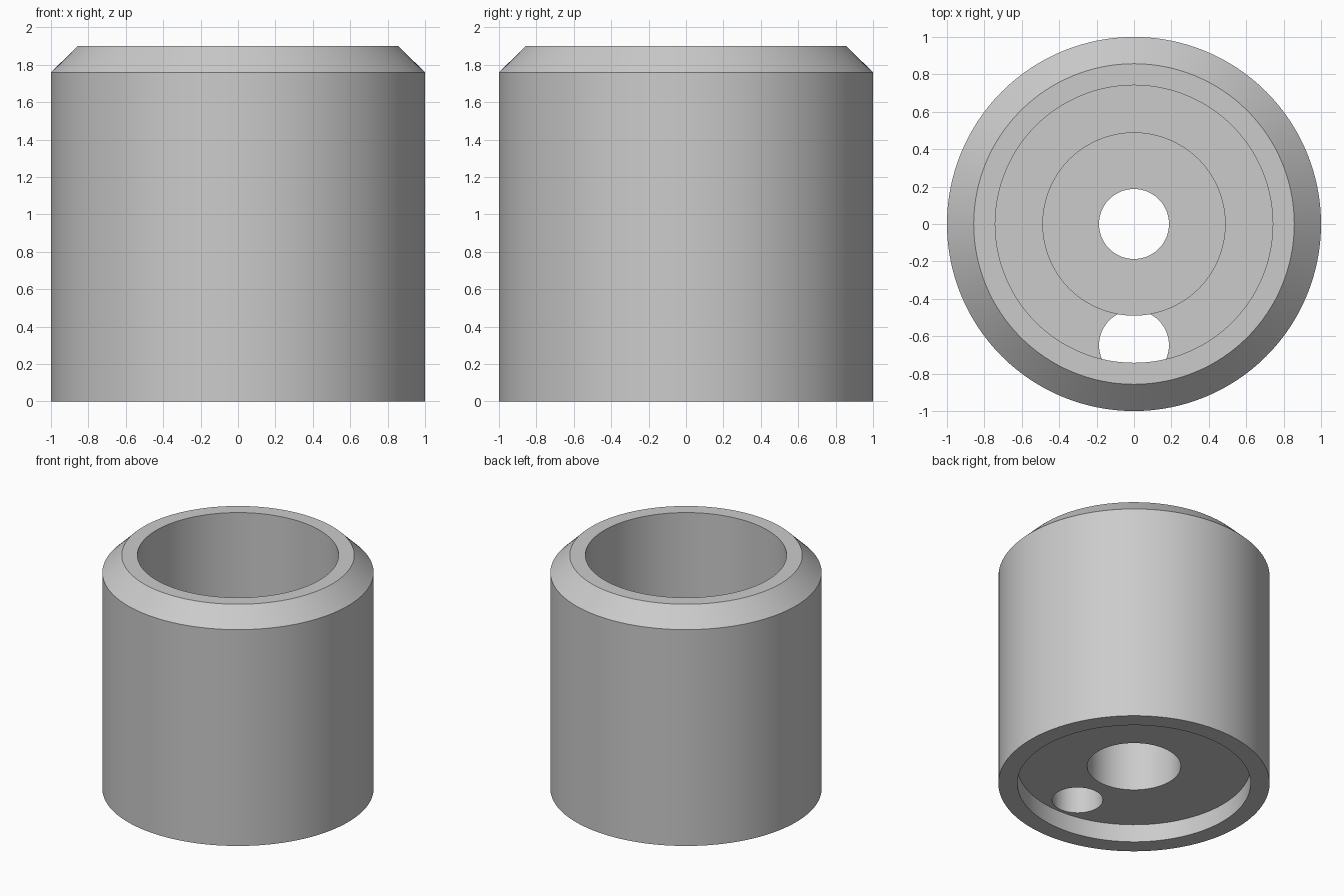
import bpy, bmesh, math
from mathutils import Vector

if "Cube" in bpy.data.objects:
    bpy.data.objects.remove(bpy.data.objects["Cube"], do_unlink=True)

SIDES = 128
FLOOR = 0.43      # annular floor inside the cup
BOSS = 0.95       # top of the raised centre boss

grey = bpy.data.materials.new("plain grey")
grey.use_nodes = True
colour = (0.6, 0.6, 0.6, 1)
grey.diffuse_color = colour
grey.node_tree.nodes["Principled BSDF"].inputs["Base Color"].default_value = colour


def lathe(name, profile):
    """Spin a closed (radius, height) outline around z."""
    bm = bmesh.new()
    verts = [bm.verts.new((r, 0, z)) for r, z in profile]
    edges = [bm.edges.new((verts[i - 1], verts[i])) for i in range(len(verts))]
    bmesh.ops.spin(bm, geom=verts + edges, cent=(0, 0, 0), axis=(0, 0, 1),
                   angle=math.tau, steps=SIDES, use_merge=True)
    bmesh.ops.remove_doubles(bm, verts=bm.verts, dist=0.0001)
    bmesh.ops.recalc_face_normals(bm, faces=bm.faces)
    mesh = bpy.data.meshes.new(name)
    bm.to_mesh(mesh)
    bm.free()
    obj = bpy.data.objects.new(name, mesh)
    bpy.context.collection.objects.link(obj)
    mesh.materials.append(grey)
    return obj


# Chamfered cup, centre boss with stepped bore, recessed underside
body = lathe("cup_body", [
    (0.86, 0), (1, 0), (1, 1.76), (0.857, 1.9), (0.742, 1.9),
    (0.742, FLOOR), (0.49, FLOOR), (0.49, BOSS), (0.187, BOSS),
    (0.187, BOSS - 0.145), (0.345, BOSS - 0.145), (0.345, 0.145), (0.86, 0.145),
])

# Off-centre drain hole through the floor
bottom, top = 0.05, FLOOR + 0.003
bpy.ops.mesh.primitive_cylinder_add(vertices=64, radius=0.187, depth=top - bottom,
                                    location=(0, -0.648, (top + bottom) / 2))
cutter = bpy.context.object
cutter.name = "drain_hole_cutter"
cutter.data.materials.append(grey)
cutter.hide_render = True

bpy.ops.object.select_all(action='DESELECT')
body.select_set(True)
bpy.context.view_layer.objects.active = body
cut = body.modifiers.new("drain_hole", 'BOOLEAN')
cut.operation = 'DIFFERENCE'
cut.solver = 'EXACT'
cut.object = cutter
bpy.ops.object.modifier_apply(modifier=cut.name)
bpy.data.objects.remove(cutter, do_unlink=True)

bpy.ops.object.shade_smooth_by_angle(angle=math.radians(30))
